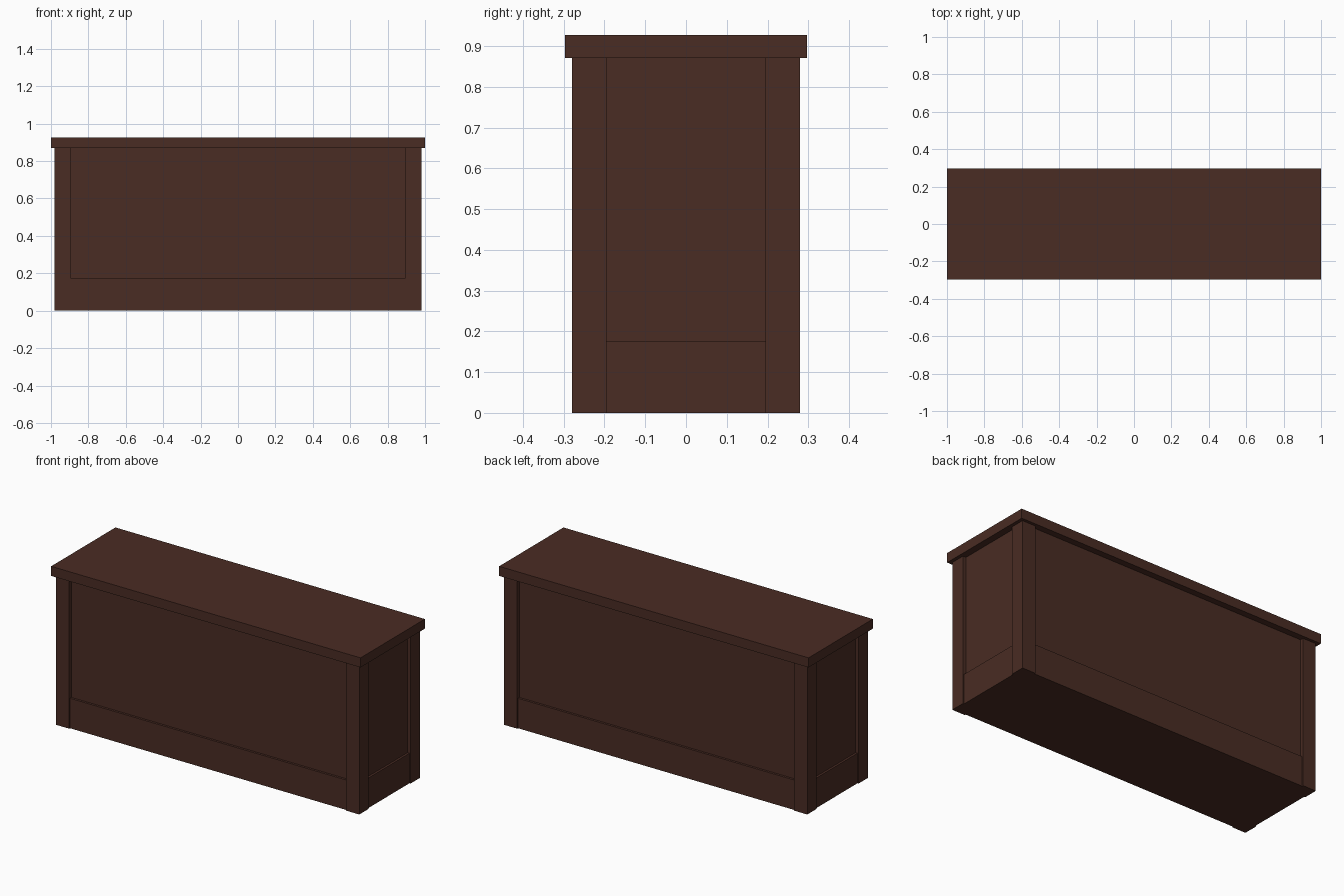
import bpy

if "Cube" in bpy.data.objects:
    bpy.data.objects.remove(bpy.data.objects["Cube"])

wood = bpy.data.materials.new("dark_brown_wood")
wood.diffuse_color = (0.068, 0.025, 0.017, 1.0)
wood.use_nodes = True
wood.node_tree.nodes["Principled BSDF"].inputs["Base Color"].default_value = wood.diffuse_color


def box(name, x0, x1, y0, y1, z0, z1):
    """Axis-aligned box between two corners."""
    bpy.ops.mesh.primitive_cube_add(size=1)
    ob = bpy.context.object
    ob.name = name
    for v in ob.data.vertices:
        v.co = (x0 if v.co.x < 0 else x1,
                y0 if v.co.y < 0 else y1,
                z0 if v.co.z < 0 else z1)
    ob.data.materials.append(wood)
    return ob


HX, HY = 0.98, 0.28        # half size over the corner posts
POST = 0.085               # post width
Z_RAIL, Z_TOP, Z_END = 0.175, 0.871, 0.927
RAIL_IN, PANEL_IN = 0.007, 0.02

# counter slab
box("counter_top", -1.0, 1.0, -0.297, 0.297, Z_TOP, Z_END)

# recessed panels on all four sides
box("panel_body", -HX + PANEL_IN, HX - PANEL_IN,
    -HY + PANEL_IN, HY - PANEL_IN, 0, Z_TOP)

# skirting rail, slightly behind the posts
box("base_rail", -HX + RAIL_IN, HX - RAIL_IN,
    -HY + RAIL_IN, HY - RAIL_IN, 0, Z_RAIL)

# corner posts
for sx, side in ((-1, "left"), (1, "right")):
    for sy, end in ((-1, "front"), (1, "back")):
        xs = sorted((sx * HX, sx * (HX - POST)))
        ys = sorted((sy * HY, sy * (HY - POST)))
        box(f"{end}_{side}_post", *xs, *ys, 0, Z_TOP)
